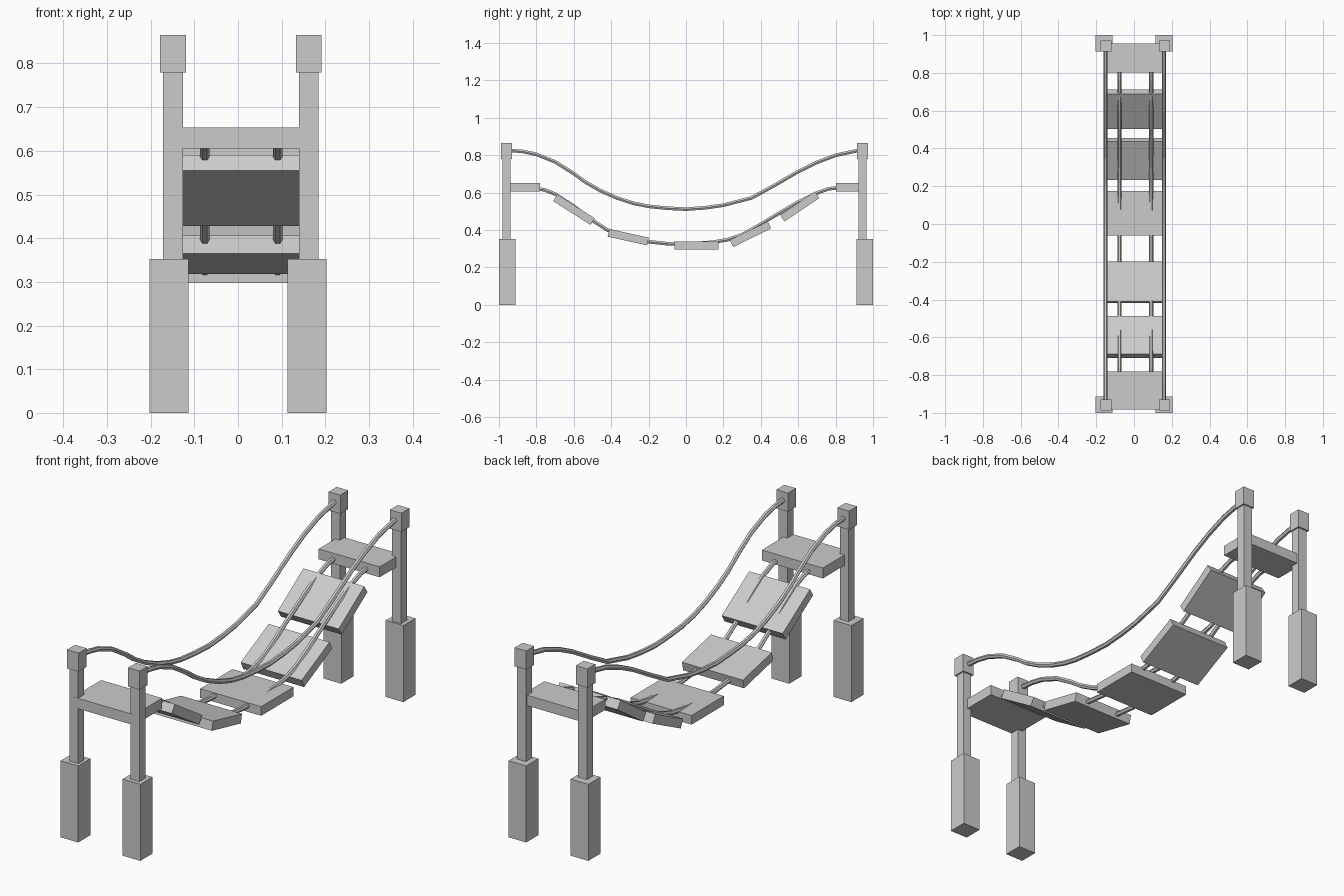
import bpy
from math import radians


def box(name, center, size, tilt=0):
    bpy.ops.mesh.primitive_cube_add(size=1, location=center,
                                    rotation=(radians(tilt), 0, 0))
    ob = bpy.context.object
    ob.name = name
    ob.scale = size
    return ob


def rope(name, x, path, radius):
    cu = bpy.data.curves.new(name, 'CURVE')
    cu.dimensions = '3D'
    cu.bevel_depth = radius
    cu.bevel_resolution = 1
    cu.use_fill_caps = True
    sp = cu.splines.new('POLY')
    sp.points.add(len(path) - 1)
    for p, (y, z) in zip(sp.points, path):
        p.co = (x, y, z, 1)
    sp.use_smooth = False
    ob = bpy.data.objects.new(name, cu)
    bpy.context.collection.objects.link(ob)
    return ob


# Corner posts: footing block, slim post, cap
for side, bx, px in (("left", -0.158, -0.149), ("right", 0.158, 0.162)):
    for end, by, py in (("front", -0.956, -0.959), ("back", 0.956, 0.943)):
        tag = f"{end}_{side}"
        box(f"{tag}_footing", (bx, by, 0.176), (0.09, 0.088, 0.352))
        box(f"{tag}_post", (px, py, 0.57), (0.045, 0.044, 0.46))
        box(f"{tag}_cap", (px, py, 0.822), (0.059, 0.058, 0.086))

# Planks: centre y, centre z, length, tilt in degrees
planks = [(-0.881, 0.629, 0.202, 0), (-0.599, 0.509, 0.237, -32.5),
          (-0.309, 0.362, 0.216, -12.5), (0.057, 0.318, 0.235, 0),
          (0.345, 0.378, 0.226, 26), (0.608, 0.526, 0.224, 34),
          (0.878, 0.629, 0.154, 0)]
for i, (y, z, length, tilt) in enumerate(planks):
    thick = 0.048 if tilt == 0 and i != 3 else 0.042
    box(f"plank_{i + 1}", (0.005, y, z), (0.31, length, thick), tilt)

# Hand ropes hanging between the caps
hand = [(-0.95, 0.827), (-0.87, 0.82), (-0.8, 0.805), (-0.7, 0.765),
        (-0.6, 0.702), (-0.54, 0.658), (-0.46, 0.612), (-0.37, 0.572),
        (-0.28, 0.543), (-0.2, 0.527), (-0.1, 0.517), (0, 0.512),
        (0.1, 0.519), (0.2, 0.533), (0.35, 0.572), (0.46, 0.632),
        (0.6, 0.713), (0.7, 0.762), (0.8, 0.8), (0.94, 0.83)]
rope("left_hand_rope", -0.15, hand, 0.011)
rope("right_hand_rope", 0.158, hand, 0.011)

# Support ropes threaded through the planks
deck = [(-0.82, 0.622), (-0.76, 0.616), (-0.7, 0.593), (-0.6, 0.528),
        (-0.5, 0.452), (-0.42, 0.4), (-0.32, 0.366), (-0.2, 0.338),
        (-0.1, 0.327), (0, 0.324), (0.14, 0.335), (0.22, 0.348),
        (0.3, 0.375), (0.38, 0.42), (0.5, 0.492), (0.6, 0.55),
        (0.7, 0.598), (0.76, 0.62), (0.82, 0.628)]
rope("left_deck_rope", -0.076, deck, 0.011)
rope("right_deck_rope", 0.091, deck, 0.011)
